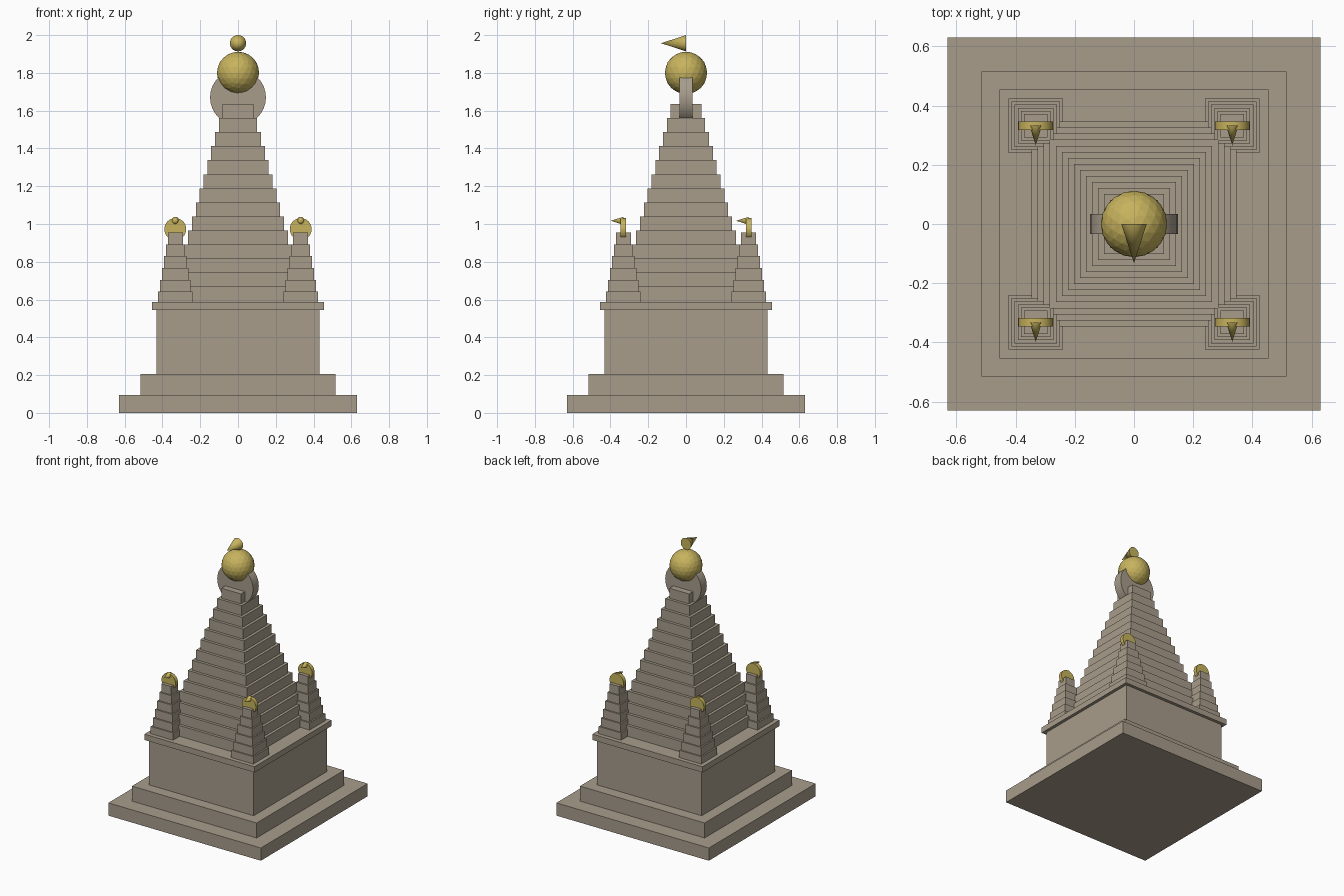
import bpy
import bmesh
from math import radians
from mathutils import Matrix, Vector

default = bpy.data.objects.get("Cube")
if default:
    bpy.data.objects.remove(default, do_unlink=True)


def make_material(name, color):
    mat = bpy.data.materials.new(name)
    mat.use_nodes = True
    mat.diffuse_color = color
    mat.node_tree.nodes["Principled BSDF"].inputs["Base Color"].default_value = color
    return mat


STONE = make_material("warm stone", (0.39, 0.335, 0.26, 1))
GOLD = make_material("gold", (0.57, 0.45, 0.11, 1))


def add_object(name, bm, mat, smooth=False):
    bmesh.ops.recalc_face_normals(bm, faces=bm.faces)
    mesh = bpy.data.meshes.new(name)
    bm.to_mesh(mesh)
    bm.free()
    mesh.materials.append(mat)
    obj = bpy.data.objects.new(name, mesh)
    bpy.context.collection.objects.link(obj)
    if smooth:
        bpy.ops.object.select_all(action="DESELECT")
        obj.select_set(True)
        bpy.context.view_layer.objects.active = obj
        bpy.ops.object.shade_smooth_by_angle(angle=radians(30))
    return obj


def stepped_block(name, bottom, tiers, x=0, y=0):
    """Square stepped solid; tiers are (half width, top height)."""
    profile = []
    z = bottom
    for half, top in tiers:
        profile += [(half, z), (half, top)]
        z = top
    bm = bmesh.new()
    corners = [(-1, -1), (1, -1), (1, 1), (-1, 1)]
    rings = [[bm.verts.new((x + cx * h, y + cy * h, z)) for cx, cy in corners]
             for h, z in profile]
    for low, high in zip(rings, rings[1:]):
        for i in range(4):
            j = (i + 1) % 4
            bm.faces.new((low[i], low[j], high[j], high[i]))
    bm.faces.new(rings[0])
    bm.faces.new(rings[-1])
    return add_object(name, bm, STONE)


def even_tiers(count, first_half, half_step, first_top, rise):
    return [(first_half - i * half_step, first_top + i * rise) for i in range(count)]


def round_part(name, mat, center, r_back, r_front, depth):
    """Disc or cone whose axis runs front to back."""
    bm = bmesh.new()
    bmesh.ops.create_cone(
        bm, cap_ends=True, segments=32, radius1=r_back, radius2=r_front, depth=depth,
        matrix=Matrix.Translation(Vector(center)) @ Matrix.Rotation(radians(90), 4, "X"))
    bmesh.ops.remove_doubles(bm, verts=bm.verts, dist=1e-5)
    return add_object(name, bm, mat, smooth=True)


def flag(name, x, y, z, radius, length):
    return round_part(name, GOLD, (x, y - length / 2, z), radius, 0, length)


# Plinth, hall and cornice
stepped_block("temple_base", 0, [(0.63, 0.095), (0.515, 0.207), (0.432, 0.545), (0.455, 0.588)])

# Main spire with its disc, ball and flag
stepped_block("main_spire", 0.588, even_tiers(14, 0.346, 0.0204, 0.668, 0.0744))
round_part("spire_disc", STONE, (0, 0, 1.67), 0.148, 0.148, 0.068)
ball = bmesh.new()
bmesh.ops.create_icosphere(ball, subdivisions=3, radius=0.112,
                           matrix=Matrix.Translation((0, 0, 1.8)))
add_object("spire_ball", ball, GOLD)
flag("spire_flag", 0, 0, 1.957, 0.043, 0.132)

# Four corner spires
for side, sx in (("left", 1), ("right", -1)):
    for end, sy in (("front", -1), ("back", 1)):
        x, y = 0.332 * sx, 0.332 * sy
        tag = f"{end}_{side}"
        stepped_block(f"{tag}_spire", 0.588, even_tiers(6, 0.092, 0.0105, 0.642, 0.0626), x, y)
        round_part(f"{tag}_disc", GOLD, (x, y, 0.973), 0.058, 0.058, 0.028)
        flag(f"{tag}_flag", x, y, 1.017, 0.021, 0.066)
